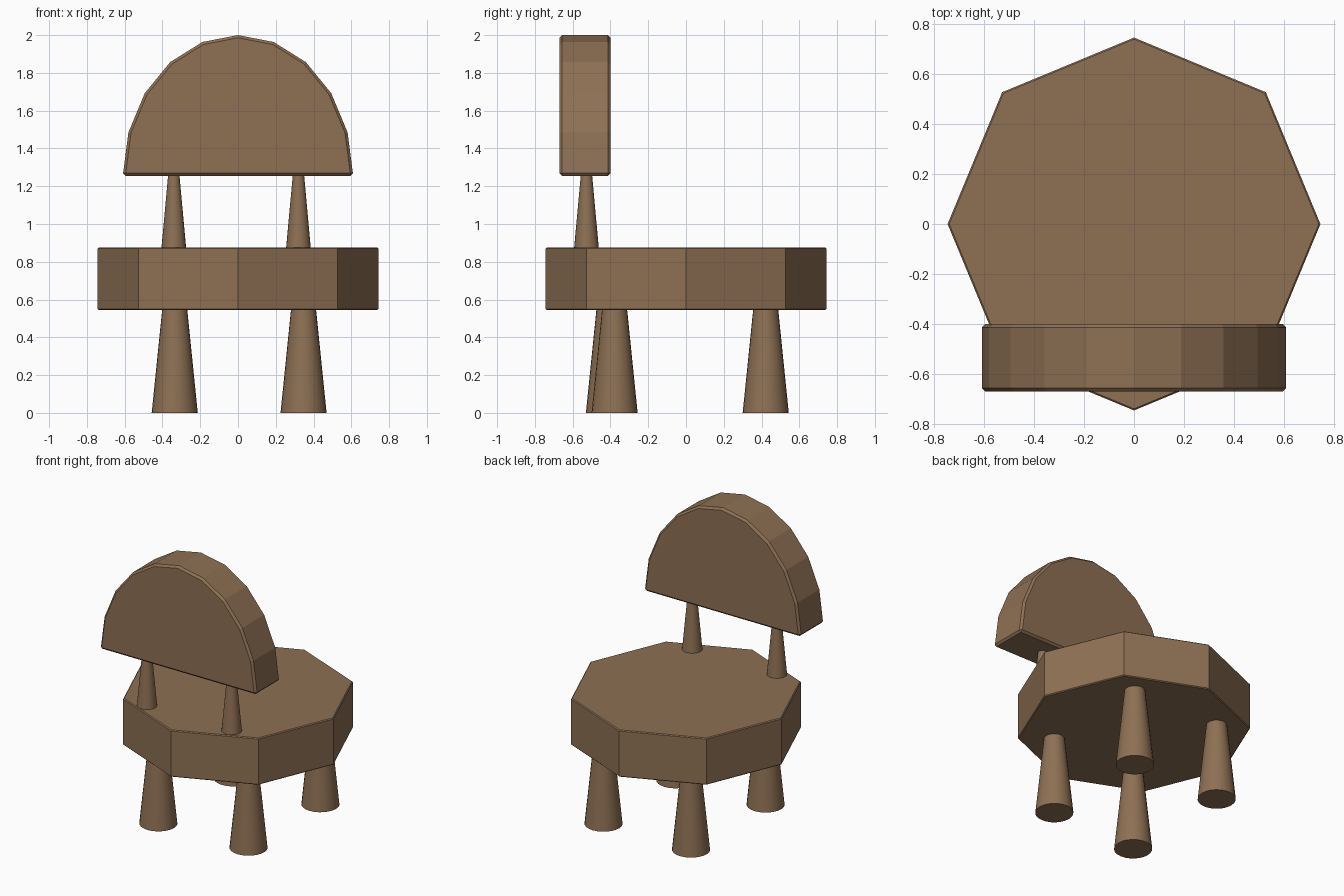
import bpy, bmesh
from math import sin, cos, pi, radians

cube = bpy.data.objects.get("Cube")
if cube:
    bpy.data.objects.remove(cube, do_unlink=True)

# Single brown wood colour
wood = bpy.data.materials.new("brown_wood")
wood.use_nodes = True
colour = (0.27, 0.163, 0.088, 1)
wood.diffuse_color = colour
wood.node_tree.nodes["Principled BSDF"].inputs["Base Color"].default_value = colour


def extrude_profile(name, points, offset, bevel):
    """Solid from a closed outline, swept by offset, with chamfered rims."""
    bm = bmesh.new()
    face = bm.faces.new([bm.verts.new(p) for p in points])
    result = bmesh.ops.extrude_face_region(bm, geom=[face])
    moved = [v for v in result["geom"] if isinstance(v, bmesh.types.BMVert)]
    bmesh.ops.translate(bm, verts=moved, vec=offset)
    bmesh.ops.recalc_face_normals(bm, faces=bm.faces)
    mesh = bpy.data.meshes.new(name)
    bm.to_mesh(mesh)
    bm.free()
    mesh.materials.append(wood)
    obj = bpy.data.objects.new(name, mesh)
    bpy.context.collection.objects.link(obj)
    mod = obj.modifiers.new("rim_chamfer", "BEVEL")
    mod.width = bevel
    mod.segments = 1
    mod.limit_method = "ANGLE"
    mod.angle_limit = radians(60)
    return obj


def tapered_peg(name, x, y, z0, z1, r0, r1):
    """Smooth round peg, wider at the bottom."""
    bpy.ops.mesh.primitive_cone_add(vertices=24, radius1=r0, radius2=r1,
                                    depth=z1 - z0, location=(x, y, (z0 + z1) / 2))
    obj = bpy.context.object
    obj.name = name
    obj.data.materials.append(wood)
    bpy.ops.object.shade_smooth_by_angle(angle=radians(35))


# Octagonal seat
seat_r = 0.745
extrude_profile("seat", [(seat_r * cos(i * pi / 4), seat_r * sin(i * pi / 4), 0.545)
                         for i in range(8)], (0, 0, 0.33), 0.006)

# Half-round backrest
extrude_profile("backrest", [(0.61 * cos(i * pi / 10), -0.67, 1.255 + 0.745 * sin(i * pi / 10))
                             for i in range(11)], (0, 0.27, 0), 0.014)

# Four tapered legs, one set slightly forward
for name, x, y in (("front_left_leg", 0.347, -0.378), ("front_right_leg", -0.335, -0.408),
                   ("back_left_leg", 0.347, 0.422), ("back_right_leg", -0.335, 0.422)):
    tapered_peg(name, x, y, 0, 0.56, 0.122, 0.065)

# Two thin posts carrying the backrest
for name, x in (("left_post", 0.32), ("right_post", -0.34)):
    tapered_peg(name, x, -0.527, 0.865, 1.27, 0.066, 0.029)
